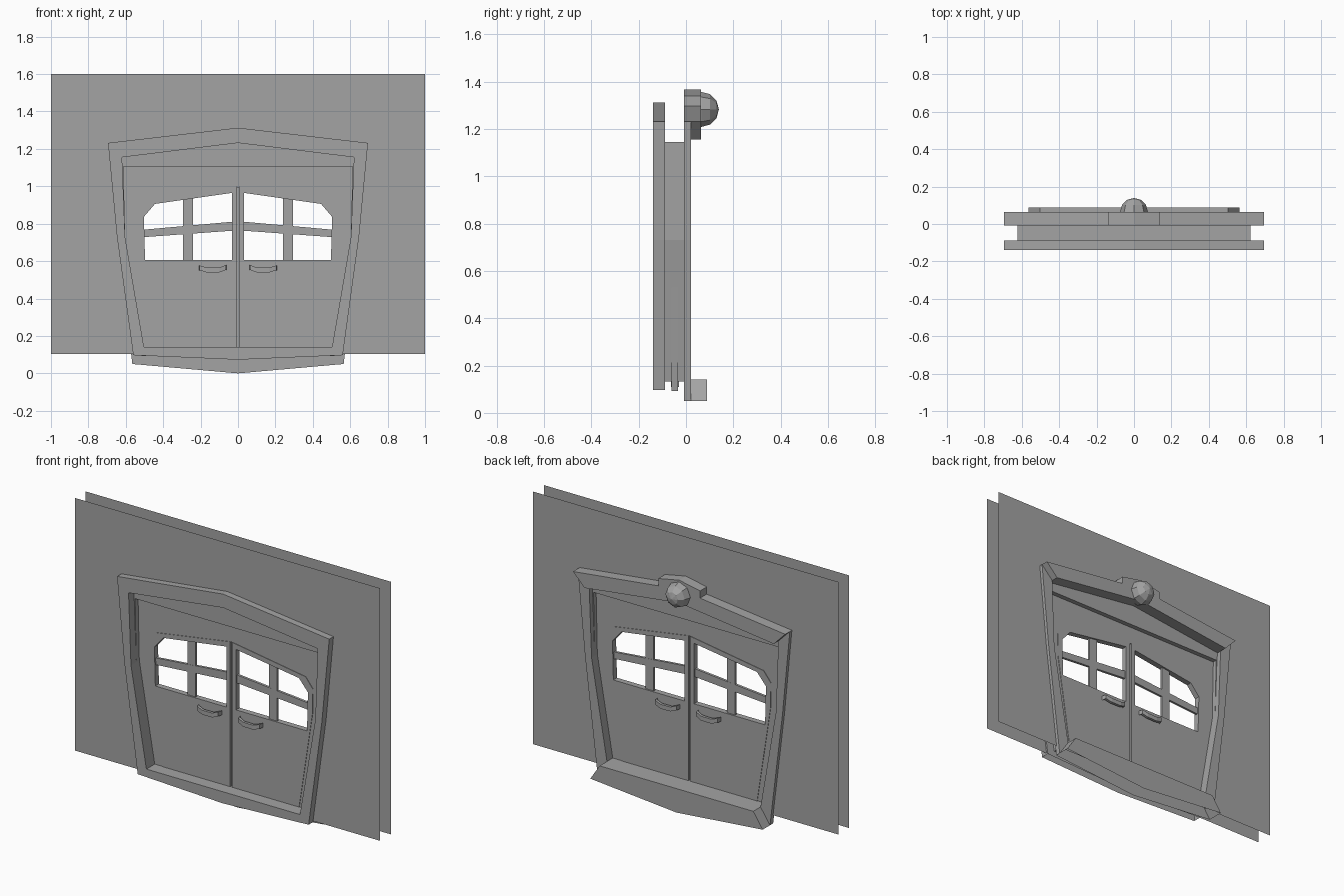
import bpy
import bmesh
from math import pi
from mathutils import Matrix

old = bpy.data.objects.get("Cube")
if old:
    bpy.data.objects.remove(old)

grey = bpy.data.materials.new("plain_grey")
grey.diffuse_color = (0.37, 0.37, 0.37, 1)
grey.use_nodes = True
grey.node_tree.nodes["Principled BSDF"].inputs["Base Color"].default_value = (0.37, 0.37, 0.37, 1)


def finish(name, bm, mirror=True, recalc=True):
    if recalc:
        bmesh.ops.recalc_face_normals(bm, faces=bm.faces)
    mesh = bpy.data.meshes.new(name)
    bm.to_mesh(mesh)
    bm.free()
    mesh.materials.append(grey)
    ob = bpy.data.objects.new(name, mesh)
    bpy.context.scene.collection.objects.link(ob)
    if mirror:
        ob.modifiers.new("Mirror", "MIRROR").use_clip = True
    return ob


def band(name, outer, inner, y0, y1, closed=False, open_outer=()):
    """Extruded band between two outlines in x and z, mirrored to both sides."""
    bm = bmesh.new()
    rows = [[bm.verts.new((p[0], y, p[1])) for p, y in ((o, y0), (o, y1), (i, y1), (i, y0))]
            for o, i in zip(outer, inner)]
    n = len(rows)
    for k in range(n if closed else n - 1):
        a, b = rows[k], rows[(k + 1) % n]
        for j in range(4):
            if j == 0 and k in open_outer:
                continue
            bm.faces.new((a[j], b[j], b[(j + 1) % 4], a[(j + 1) % 4]))
    if not closed:
        for k in (0, -1):
            if outer[k][0] > 0:
                bm.faces.new(rows[k])
    return finish(name, bm)


def sheet(name, outer, inner, y, facing):
    """Flat wall with an opening, without thickness."""
    bm = bmesh.new()
    rows = [[bm.verts.new((p[0], y, p[1])) for p in pair] for pair in zip(outer, inner)]
    for a, b in zip(rows, rows[1:]):
        f = bm.faces.new((a[0], b[0], b[1], a[1]))
        f.normal_update()
        if f.normal.y * facing < 0:
            f.normal_flip()
    return finish(name, bm, recalc=False)


def prism(name, pts, y0, y1):
    """Extruded outline touching the centre line, mirrored."""
    bm = bmesh.new()
    front = [bm.verts.new((x, y0, z)) for x, z in pts]
    back = [bm.verts.new((x, y1, z)) for x, z in pts]
    bm.faces.new(front)
    bm.faces.new(back[::-1])
    n = len(pts)
    for k in range(n):
        m = (k + 1) % n
        if pts[k][0] + pts[m][0] > 0:
            bm.faces.new((front[k], back[k], back[m], front[m]))
    return finish(name, bm)


# Depth planes
FRONT, FRONT_IN, BACK_IN, BACK = -0.139, -0.089, -0.0085, 0.021

# Front and back walls
wall_out = [(0, 1.6), (1, 1.6), (1, 0.73), (1, 0.104), (0, 0.104)]
wall_in = [(0, 1.27), (0.65, 1.19), (0.62, 0.73), (0.53, 0.12), (0, 0.12)]
sheet("front_wall", wall_out, wall_in, -0.099, -1)
sheet("back_wall", wall_out, wall_in, 0.0015, 1)

# Front door frame, open underneath
inner = [(0, 1.232), (0.62, 1.155), (0.604, 0.73), (0.503, 0.142), (0, 0.142)]
outer = [(0, 1.313), (0.695, 1.232), (0.647, 0.73), (0.56, 0.097), (0, 0.073)]
band("front_frame", outer, inner, FRONT, FRONT_IN, open_outer=(3,))

# Back door frame: side posts, raised cornice and deep sill
sill_out = [(0.565, 0.05), (0, 0)]
band("back_posts", outer[1:3] + sill_out[:1], inner[1:4], BACK_IN, BACK)
cornice_out = [(0, 1.367), (0.137, 1.34), (0.137, 1.297), (0.695, 1.232)]
cornice_in = [(0, 1.232), (0.135, 1.215), (0.137, 1.215), (0.62, 1.155)]
band("back_cornice", cornice_out, cornice_in, BACK_IN, 0.064)
band("back_sill", sill_out, inner[3:], BACK_IN, 0.089, open_outer=(0,))

# Lining of the doorway between the two frames
lining_in = [(0, 1.105), (0.612, 1.105), (0.604, 0.73), (0.503, 0.142), (0, 0.142)]
lining_out = [(0, 1.145), (0.622, 1.145), (0.614, 0.73), (0.513, 0.132), (0, 0.132)]
band("doorway_lining", lining_out, lining_in, FRONT_IN, BACK_IN)

# Gable panels above the lintel
gable = [(0, 1.105), (0.613, 1.105), (0.622, 1.157), (0, 1.234)]
prism("front_gable", gable, FRONT_IN - 0.003, FRONT_IN)
prism("back_gable", gable, BACK_IN, BACK_IN + 0.003)

# Fixed panel around the doors
leaf = [(0, 1.0), (0.487, 0.925), (0.535, 0.865), (0.533, 0.72), (0.44, 0.11), (0, 0.11)]
surround = [(0, 1.13), (0.618, 1.13), (0.616, 1.0), (0.61, 0.73), (0.515, 0.092), (0, 0.092)]
band("door_surround", surround, leaf, -0.061, -0.033)

# Door leaves with window openings, and the strip closing the gap
window = [(0.032, 0.965), (0.444, 0.906), (0.503, 0.837), (0.5, 0.72), (0.497, 0.607), (0.032, 0.607)]
leaf_edge = [(max(x, 0.006), z) for x, z in leaf]
band("door_leaves", leaf_edge, window, -0.064, -0.030, closed=True)
prism("gap_strip", [(0, 0.11), (0.01, 0.11), (0.01, 0.995), (0, 0.998)], -0.051, -0.043)

# Window bars
band("window_post", [(0.294, 0.932), (0.294, 0.6)], [(0.24, 0.94), (0.24, 0.6)], -0.054, -0.040)
band("window_rail", [(0.025, 0.811), (0.507, 0.768)], [(0.025, 0.763), (0.507, 0.728)], -0.0545, -0.0395)

# Bent handles on both faces of the doors
for name, y, side in (("front_handles", -0.062, -1), ("back_handles", -0.032, 1)):
    bm = bmesh.new()
    rows = []
    for x, out, z in ((0.06, 0, 0.566), (0.065, 0.03, 0.566), (0.1, 0.036, 0.553),
                      (0.165, 0.036, 0.552), (0.205, 0.03, 0.564), (0.21, 0, 0.564)):
        thick = 0.016
        rows.append([bm.verts.new((x, y + side * o, z + h)) for o, h in (
            (out, 0.013), (out, -0.013), (max(out - thick, 0), -0.013), (max(out - thick, 0), 0.013))])
    for a, b in zip(rows, rows[1:]):
        for j in range(4):
            bm.faces.new((a[j], b[j], b[(j + 1) % 4], a[(j + 1) % 4]))
    bmesh.ops.remove_doubles(bm, verts=bm.verts, dist=0.0001)
    finish(name, bm)

# Faceted lamp on the cornice
bm = bmesh.new()
bmesh.ops.create_uvsphere(bm, u_segments=8, v_segments=6, radius=0.074,
                          matrix=Matrix.Translation((0, 0.065, 1.283)) @ Matrix.Rotation(pi / 2, 4, "X"))
finish("lamp", bm, mirror=False)
